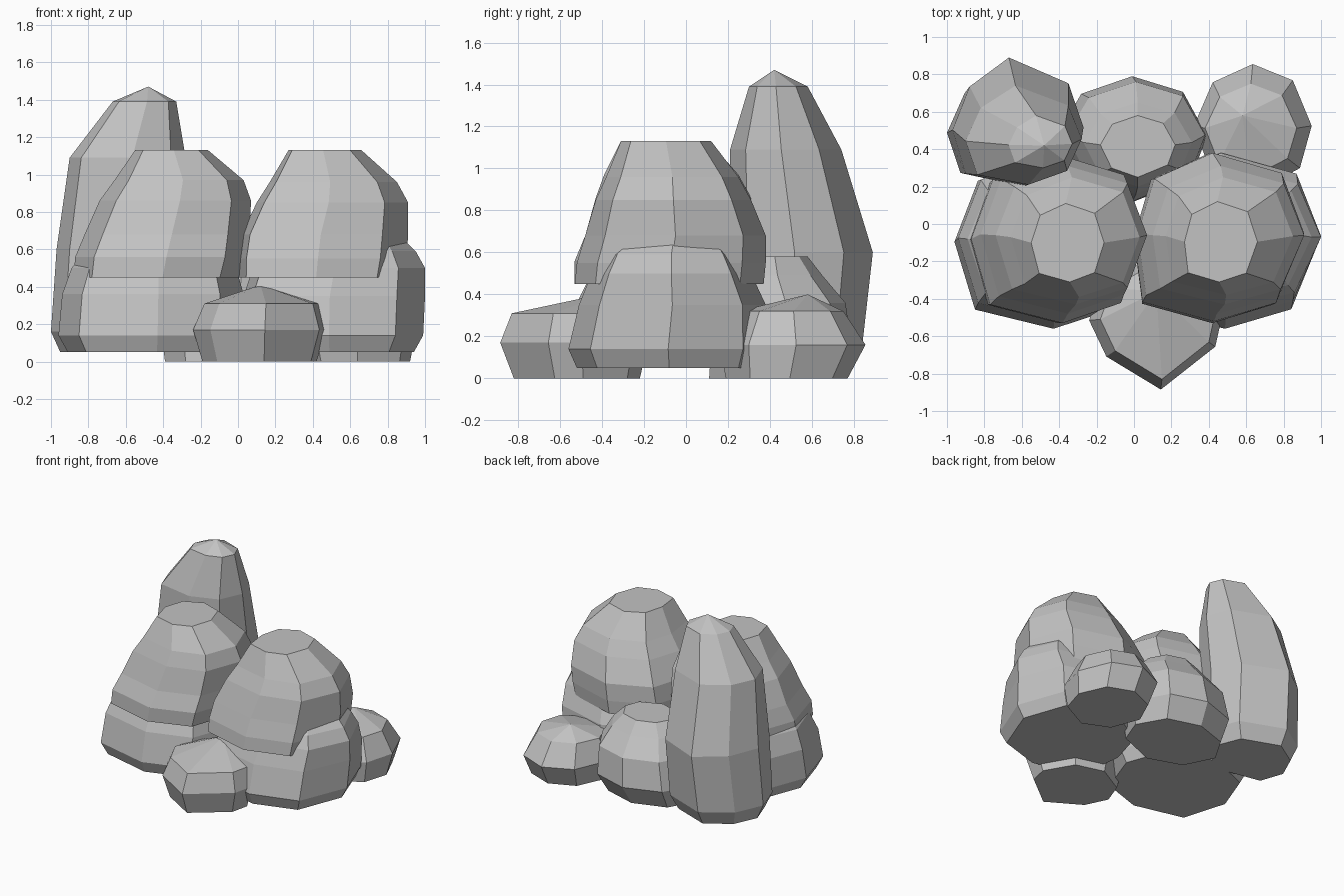
import bpy
import bmesh

cube = bpy.data.objects.get("Cube")
if cube:
    bpy.data.objects.remove(cube, do_unlink=True)

stone = bpy.data.materials.new("grey_stone")
stone.use_nodes = True
grey = (0.54, 0.54, 0.54, 1)
stone.diffuse_color = grey
stone.node_tree.nodes["Principled BSDF"].inputs["Base Color"].default_value = grey

# Irregular outlines in a unit box, counter-clockwise from the front left corner
BOULDER_A = [(-.78, -.78), (.06, -1), (.74, -.76), (1, 0), (.74, .75), (-.05, 1), (-.75, .7), (-1, 0)]
BOULDER_B = [(-.9, -.77), (-.05, -1), (.69, -.78), (1, 0), (.73, .75), (-.1, 1), (-.8, .68), (-1, 0)]
PILLAR = [(-.8, -.8), (.08, -1), (.75, -.72), (1, -.08), (.77, .6), (-.14, 1), (-.74, .55), (-1, -.12)]
PEBBLE = [(-.74, -.5), (.08, -1), (.9, -.35), (1, .1), (.6, .8), (-.1, 1), (-.8, .6), (-1, .05)]
ROUND = [(-.7, -.7), (0, -1), (.8, -.6), (1, .05), (.68, .75), (0, 1), (-.68, .72), (-1, .05)]


def rock(name, outline, rings, peak=None):
    """Skin rings given as (z, left, right, front, back), closed by a flat cap or a peak."""
    bm = bmesh.new()
    loops = []
    for z, x0, x1, y0, y1 in rings:
        loops.append([bm.verts.new(((x0 + x1 + u * (x1 - x0)) / 2,
                                    (y0 + y1 + v * (y1 - y0)) / 2, z))
                      for u, v in outline])
    n = len(outline)
    for low, high in zip(loops, loops[1:]):
        for i in range(n):
            j = (i + 1) % n
            bm.faces.new((low[i], low[j], high[j], high[i]))
    bm.faces.new(loops[0][::-1])
    if peak:
        tip = bm.verts.new(peak)
        for i in range(n):
            bm.faces.new((loops[-1][i], loops[-1][(i + 1) % n], tip))
    else:
        bm.faces.new(loops[-1])
    bmesh.ops.recalc_face_normals(bm, faces=bm.faces)
    mesh = bpy.data.meshes.new(name)
    bm.to_mesh(mesh)
    bm.free()
    mesh.materials.append(stone)
    obj = bpy.data.objects.new(name, mesh)
    bpy.context.collection.objects.link(obj)
    return obj


# Wide base boulders
rock("lower_boulder_a", BOULDER_A, [
    (.05, -.91, -.01, -.52, .33),
    (.14, -.96, .04, -.56, .37),
    (.36, -.94, .03, -.52, .37),
    (.5, -.89, -.01, -.45, .29),
    (.64, -.76, -.12, -.34, .2)])
rock("lower_boulder_b", BOULDER_B, [
    (.05, .08, .94, -.52, .36),
    (.14, .03, .99, -.56, .39),
    (.35, .03, 1, -.51, .38),
    (.5, .08, 1, -.45, .31),
    (.59, .14, .95, -.4, .26),
    (.65, .2, .89, -.33, .21)])

# Domed boulders stacked on the base
rock("upper_boulder_a", BOULDER_A, [
    (.45, -.88, .02, -.53, .36),
    (.56, -.87, .05, -.53, .37),
    (.68, -.82, .06, -.48, .37),
    (.86, -.74, .07, -.43, .31),
    (.97, -.66, .03, -.39, .25),
    (1.13, -.55, -.16, -.31, .11)])
rock("upper_boulder_b", BOULDER_B, [
    (.45, 0, .88, -.53, .37),
    (.55, 0, .9, -.52, .38),
    (.68, .02, .91, -.48, .38),
    (.85, .1, .91, -.43, .31),
    (.96, .17, .85, -.38, .25),
    (1.13, .27, .66, -.31, .12)])

# Tall leaning stone at the back
rock("tall_stone", PILLAR, [
    (.05, -.95, -.34, .26, .78),
    (.16, -1, -.28, .21, .84),
    (.6, -.97, -.27, .2, .89),
    (1.09, -.9, -.28, .21, .74),
    (1.39, -.67, -.33, .3, .58)], peak=(-.48, .42, 1.47))

# Small stones around the base
rock("back_stone", ROUND, [
    (0, -.39, .34, .11, .7),
    (.15, -.41, .39, .12, .79),
    (.36, -.36, .38, .16, .76),
    (.49, -.27, .31, .2, .65),
    (.58, -.18, .22, .25, .58)])
rock("side_stone", ROUND, [
    (0, .36, .92, .19, .77),
    (.16, .32, .95, .16, .855),
    (.32, .38, .87, .25, .75)], peak=(.58, .58, .4))
rock("front_stone", PEBBLE, [
    (0, -.19, .42, -.82, -.22),
    (.17, -.24, .47, -.885, -.18),
    (.31, -.18, .43, -.83, -.22)], peak=(.12, -.36, .41))
